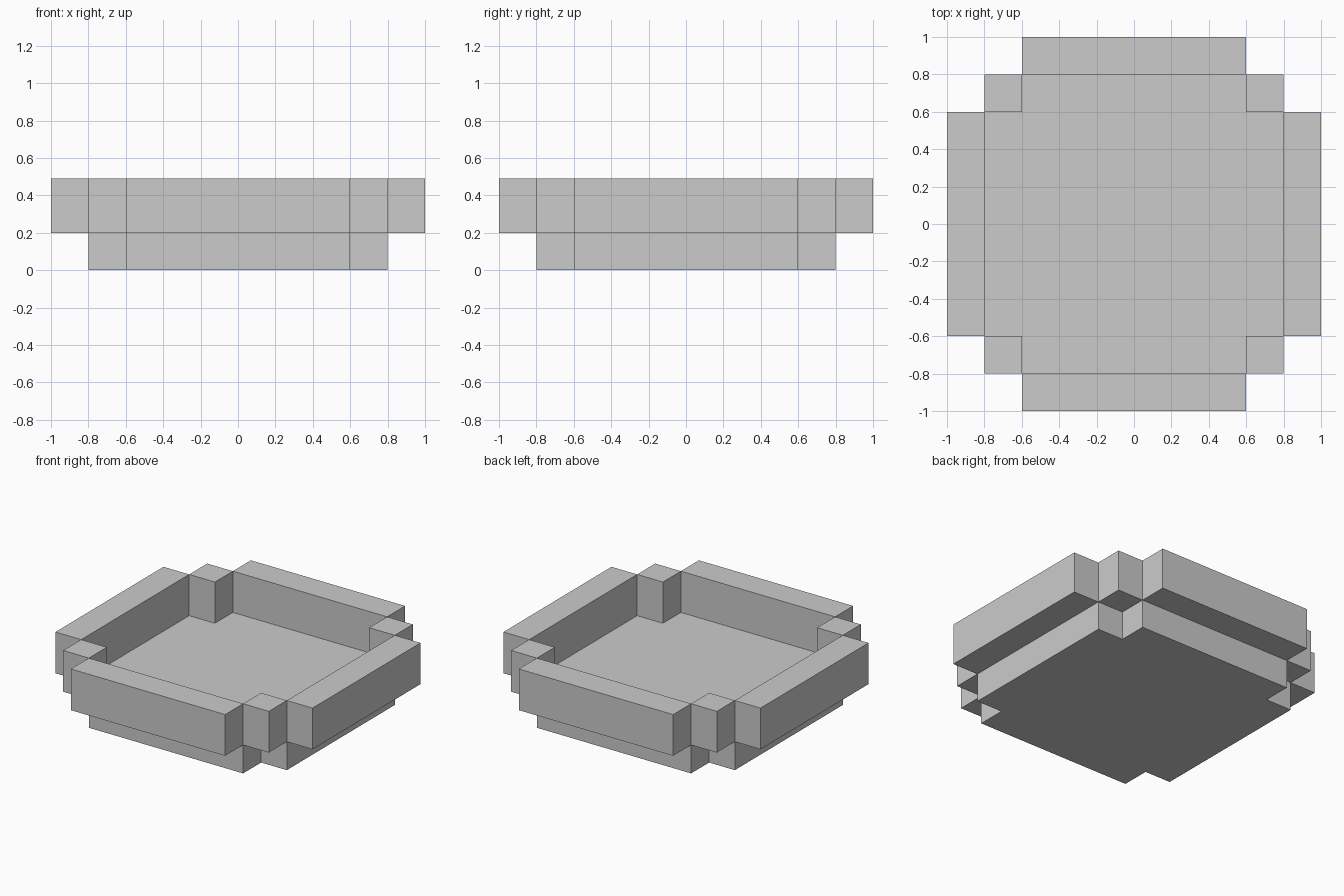
import bpy, bmesh

if "Cube" in bpy.data.objects:
    bpy.data.objects.remove(bpy.data.objects["Cube"])

BASE_TOP, RIM_TOP = 0.2, 0.49


def prism(name, outline, z0, z1):
    """Extrude a counter-clockwise outline from z0 up to z1."""
    bm = bmesh.new()
    face = bm.faces.new([bm.verts.new((x, y, z0)) for x, y in outline])
    top = bmesh.ops.extrude_face_region(bm, geom=[face], use_keep_orig=True)["geom"]
    for v in top:
        if isinstance(v, bmesh.types.BMVert):
            v.co.z = z1
    bmesh.ops.recalc_face_normals(bm, faces=bm.faces[:])
    mesh = bpy.data.meshes.new(name)
    bm.to_mesh(mesh)
    bm.free()
    obj = bpy.data.objects.new(name, mesh)
    bpy.context.collection.objects.link(obj)
    return obj


def block(name, x0, x1, y0, y1):
    return prism(name, [(x0, y0), (x1, y0), (x1, y1), (x0, y1)], BASE_TOP, RIM_TOP)


# Floor slab: square with a notch at each corner
a, b = 0.6, 0.8
prism("floor_slab", [(-a, -b), (a, -b), (a, -a), (b, -a), (b, a), (a, a),
                     (a, b), (-a, b), (-a, a), (-b, a), (-b, -a), (-a, -a)], 0, BASE_TOP)

# Rim walls set just outside the slab
block("front_wall", -0.6, 0.6, -1.0, -0.8)
block("back_wall", -0.6, 0.6, 0.8, 1.0)
block("left_wall", -1.0, -0.8, -0.6, 0.6)
block("right_wall", 0.8, 1.0, -0.6, 0.6)

# Corner posts bridging the walls
for sx, side in ((-1, "left"), (1, "right")):
    for sy, end in ((-1, "front"), (1, "back")):
        cx, cy = 0.7 * sx, 0.7 * sy
        block(f"{end}_{side}_corner", cx - 0.1, cx + 0.1, cy - 0.1, cy + 0.1)
